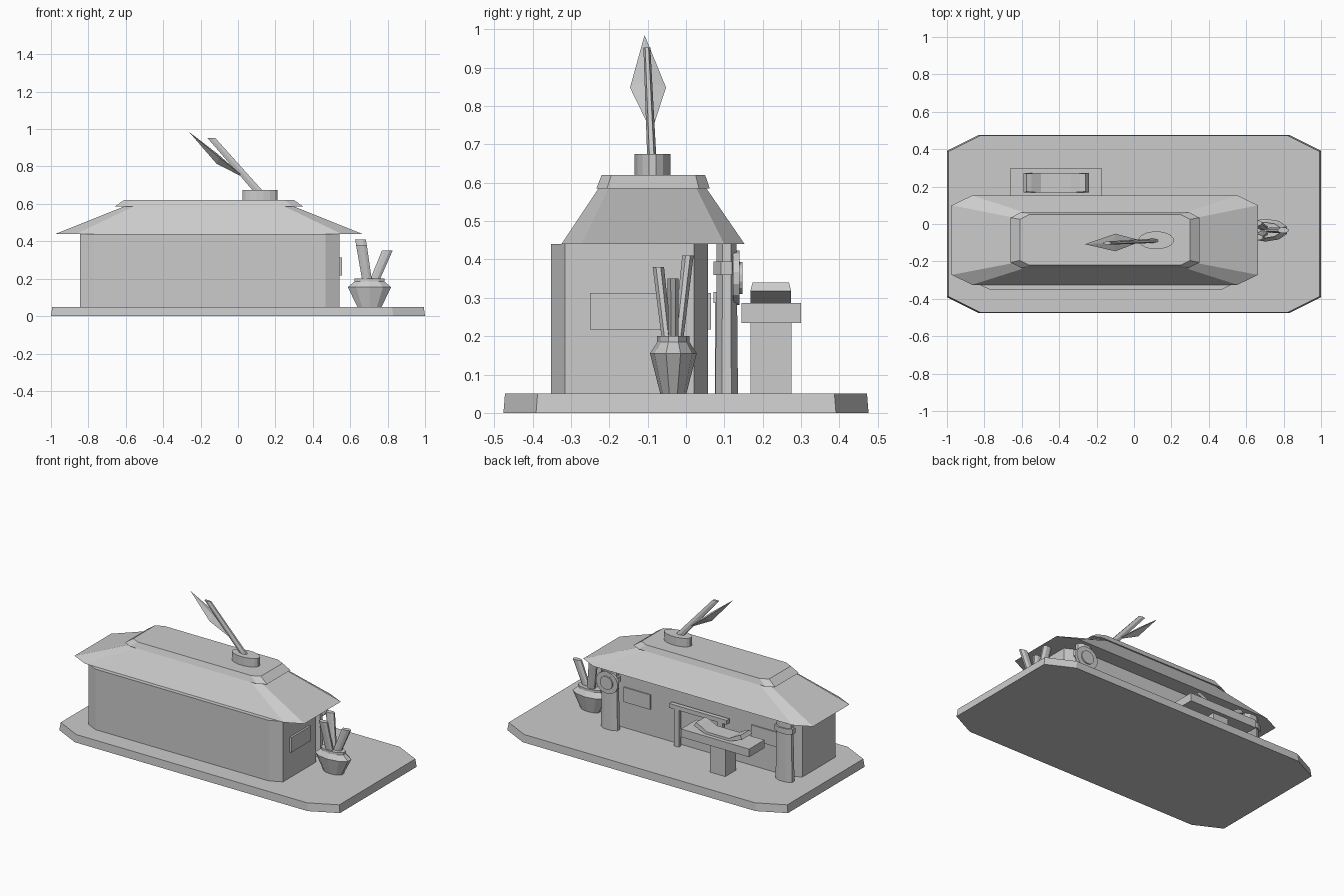
import bpy, bmesh
from math import cos, sin, pi
from mathutils import Vector

old = bpy.data.objects.get("Cube")
if old:
    bpy.data.objects.remove(old, do_unlink=True)

grey = bpy.data.materials.new("plain_grey")
grey.use_nodes = True
GREY = (0.6, 0.6, 0.6, 1)
grey.diffuse_color = GREY
grey.node_tree.nodes["Principled BSDF"].inputs["Base Color"].default_value = GREY


def loft(name, rings):
    """Solid skinned through equal-length point rings, capped at both ends."""
    bm = bmesh.new()
    loops = [[bm.verts.new(p) for p in ring] for ring in rings]
    for a, b in zip(loops, loops[1:]):
        for i in range(len(a)):
            j = (i + 1) % len(a)
            bm.faces.new((a[i], a[j], b[j], b[i]))
    bm.faces.new(loops[0])
    bm.faces.new(loops[-1])
    bmesh.ops.remove_doubles(bm, verts=bm.verts, dist=0.0001)
    bmesh.ops.recalc_face_normals(bm, faces=bm.faces)
    mesh = bpy.data.meshes.new(name)
    bm.to_mesh(mesh)
    bm.free()
    mesh.materials.append(grey)
    obj = bpy.data.objects.new(name, mesh)
    bpy.context.collection.objects.link(obj)
    return obj


def box(name, x0, x1, y0, y1, z0, z1):
    corners = [(x0, y0), (x1, y0), (x1, y1), (x0, y1)]
    return loft(name, [[(x, y, z) for x, y in corners] for z in (z0, z1)])


def octagon(x0, x1, y0, y1, cx, cy, z):
    """Rectangle with cut corners."""
    return [(x0 + cx, y0, z), (x1 - cx, y0, z), (x1, y0 + cy, z), (x1, y1 - cy, z),
            (x1 - cx, y1, z), (x0 + cx, y1, z), (x0, y1 - cy, z), (x0, y0 + cy, z)]


def ellipse(centre, rx, ry, n, upright=False):
    """Ring in the xy plane, or in the xz plane when upright."""
    c = Vector(centre)
    ring = []
    for i in range(n):
        a = 2 * pi * (i + 0.5) / n
        u, v = rx * cos(a), ry * sin(a)
        ring.append(c + Vector((u, 0, v) if upright else (u, v, 0)))
    return ring


# Base slab
loft("base", [octagon(-1, 1, -0.476, 0.476, 0.17, 0.085, 0),
              octagon(-0.993, 0.993, -0.472, 0.472, 0.17, 0.085, 0.05)])

# Building body and two-stage roof
loft("walls", [octagon(-0.845, 0.542, -0.352, 0.058, 0.075, 0.037, z) for z in (0.05, 0.44)])
loft("roof", [octagon(-0.975, 0.663, -0.325, 0.153, 0.11, 0.053, 0.44),
              octagon(-0.60, 0.29, -0.225, 0.05, 0.05, 0.025, 0.59)])
loft("roof_cap", [octagon(-0.66, 0.35, -0.234, 0.062, 0.055, 0.028, 0.585),
                  octagon(-0.61, 0.30, -0.22, 0.05, 0.05, 0.025, 0.62)])

# Ink pot on the roof with a leaning quill
loft("roof_pot", [ellipse((0.118, -0.087, z), 0.095, 0.048, 16) for z in (0.61, 0.675)])
loft("quill_stem", [ellipse((0.115, -0.089, 0.66), 0.03, 0.012, 6),
                    ellipse((-0.143, -0.102, 0.953), 0.024, 0.009, 6)])
loft("quill_blade", [
    [(-0.262, -0.108, 0.985)] * 4,
    [(-0.10, -0.146, 0.848), (-0.11, -0.1, 0.868), (-0.10, -0.052, 0.848), (-0.115, -0.1, 0.815)],
    [(0.045, -0.09, 0.733)] * 4])

# Vase with three rods
vase_x, vase_y = 0.703, -0.033
vase = [(0.068, 0.05), (0.122, 0.155), (0.084, 0.185), (0.084, 0.2)]
loft("vase", [ellipse((vase_x, vase_y, z), r, r * 0.5, 10) for r, z in vase])
rods = [((0.69, -0.02), (0.655, 0.005, 0.41)), ((0.69, -0.05), (0.66, -0.072, 0.38)),
        ((0.73, -0.033), (0.798, -0.034, 0.35))]
for (x, y), top in rods:
    loft("vase_rod", [ellipse((x, y, 0.19), 0.028, 0.014, 8), ellipse(top, 0.031, 0.016, 8)])

# Rear porch columns with collars
for x in (0.465, -0.78):
    loft("porch_column", [ellipse((x, 0.106, 0.05), 0.064, 0.032, 8),
                          ellipse((x, 0.106, 0.44), 0.055, 0.028, 8)])
    loft("column_collar", [ellipse((x, 0.106, z), 0.07, 0.037, 8) for z in (0.36, 0.395)])

# Round sign on one column
loft("sign_disc", [ellipse((0.467, y, 0.352), 0.078, 0.071, 14, True) for y in (0.122, 0.14)])
loft("sign_boss", [ellipse((0.467, y, 0.352), 0.045, 0.042, 14, True) for y in (0.135, 0.147)])

# Window panels on the rear and one end
for x in (0.305, -0.605):
    box("rear_window", x - 0.095, x + 0.095, 0.05, 0.065, 0.218, 0.313)
box("end_window", 0.535, 0.555, -0.25, -0.05, 0.218, 0.313)

# Door frame
for x in (0.0, -0.31):
    box("door_post", x - 0.018, x + 0.018, 0.075, 0.098, 0.05, 0.29)
box("door_beam", -0.36, 0.05, 0.072, 0.1, 0.287, 0.315)

# Counter with an open scroll, its raised ends slightly narrowed
mid = -0.4175
box("counter_leg", mid - 0.055, mid + 0.055, 0.168, 0.275, 0.05, 0.235)
box("counter_top", mid - 0.243, mid + 0.243, 0.145, 0.30, 0.235, 0.287)
half = [(0.09, 0.287), (0.173, 0.318), (0.158, 0.34), (0.13, 0.33), (0.08, 0.302)]
outline = half + [(-x, z) for x, z in reversed(half)]
loft("scroll", [[(mid + x, 0.221 + side * (0.053 - 0.25 * max(0, z - 0.318)), z)
                 for x, z in outline] for side in (-1, 1)])
bpy.context.view_layer.update()
